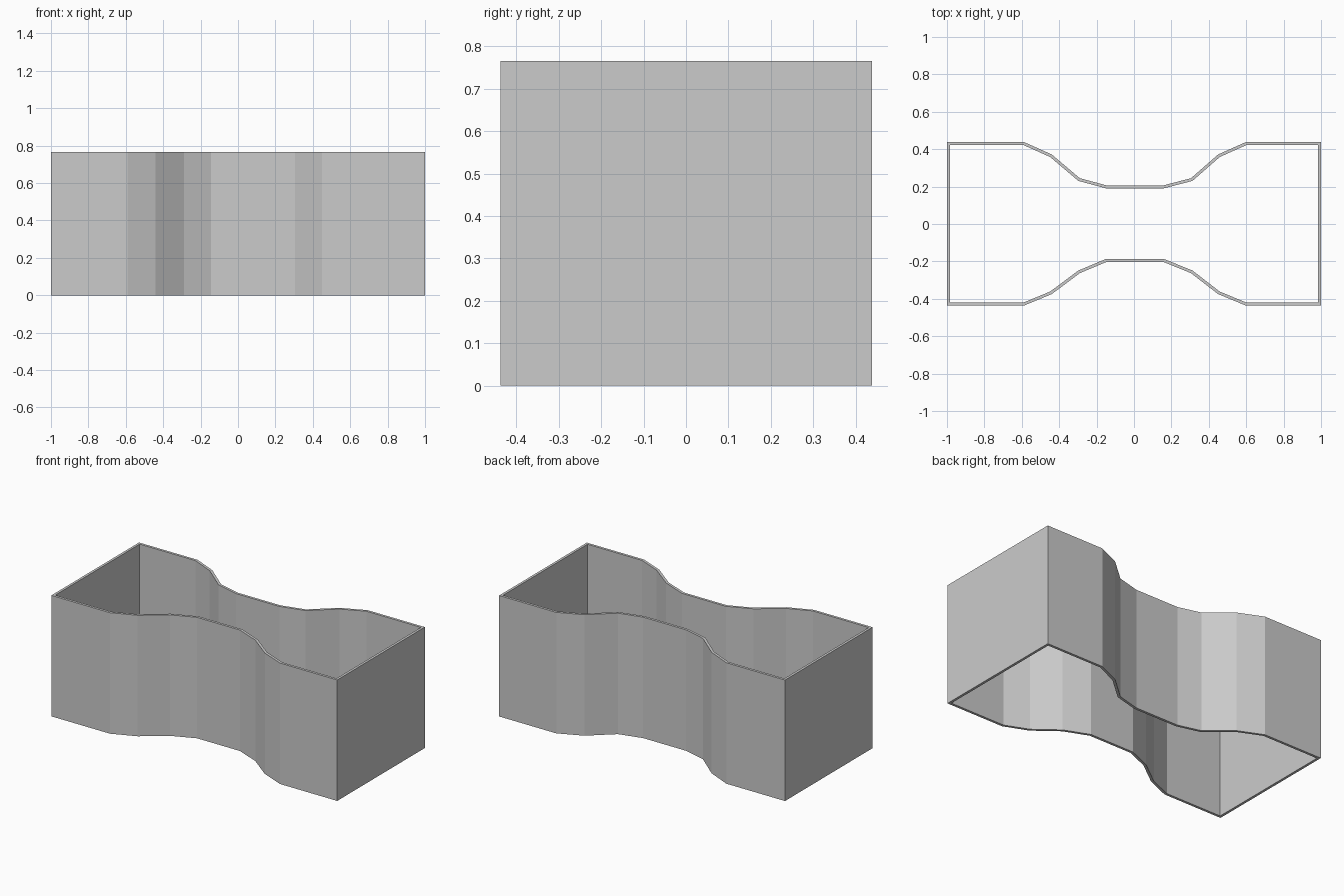
import bpy, bmesh

if "Cube" in bpy.data.objects:
    bpy.data.objects.remove(bpy.data.objects["Cube"])

HEIGHT = 0.765
WALL = 0.016

# Outer plan of the waisted wall, counter-clockwise from the front left corner
xs = [-1, -0.59, -0.44, -0.29, -0.145, 0.155, 0.305, 0.45, 0.6, 1]
front = [0.437, 0.437, 0.375, 0.263, 0.202]
back = [0.439, 0.439, 0.372, 0.245, 0.206]
plan = [(x, -y) for x, y in zip(xs, front + front[::-1])]
plan += [(x, y) for x, y in zip(xs[::-1], back + back[::-1])]

# Upright wall band, open at top and bottom
bm = bmesh.new()
low = [bm.verts.new((x, y, 0)) for x, y in plan]
high = [bm.verts.new((x, y, HEIGHT)) for x, y in plan]
n = len(plan)
for i in range(n):
    j = (i + 1) % n
    bm.faces.new((low[i], low[j], high[j], high[i]))
mesh = bpy.data.meshes.new("waisted_wall")
bm.to_mesh(mesh)
bm.free()
wall = bpy.data.objects.new("waisted_wall", mesh)
bpy.context.collection.objects.link(wall)

# Wall thickness, grown inward
solid = wall.modifiers.new("thickness", 'SOLIDIFY')
solid.thickness = WALL
solid.offset = -1
solid.use_even_offset = True
